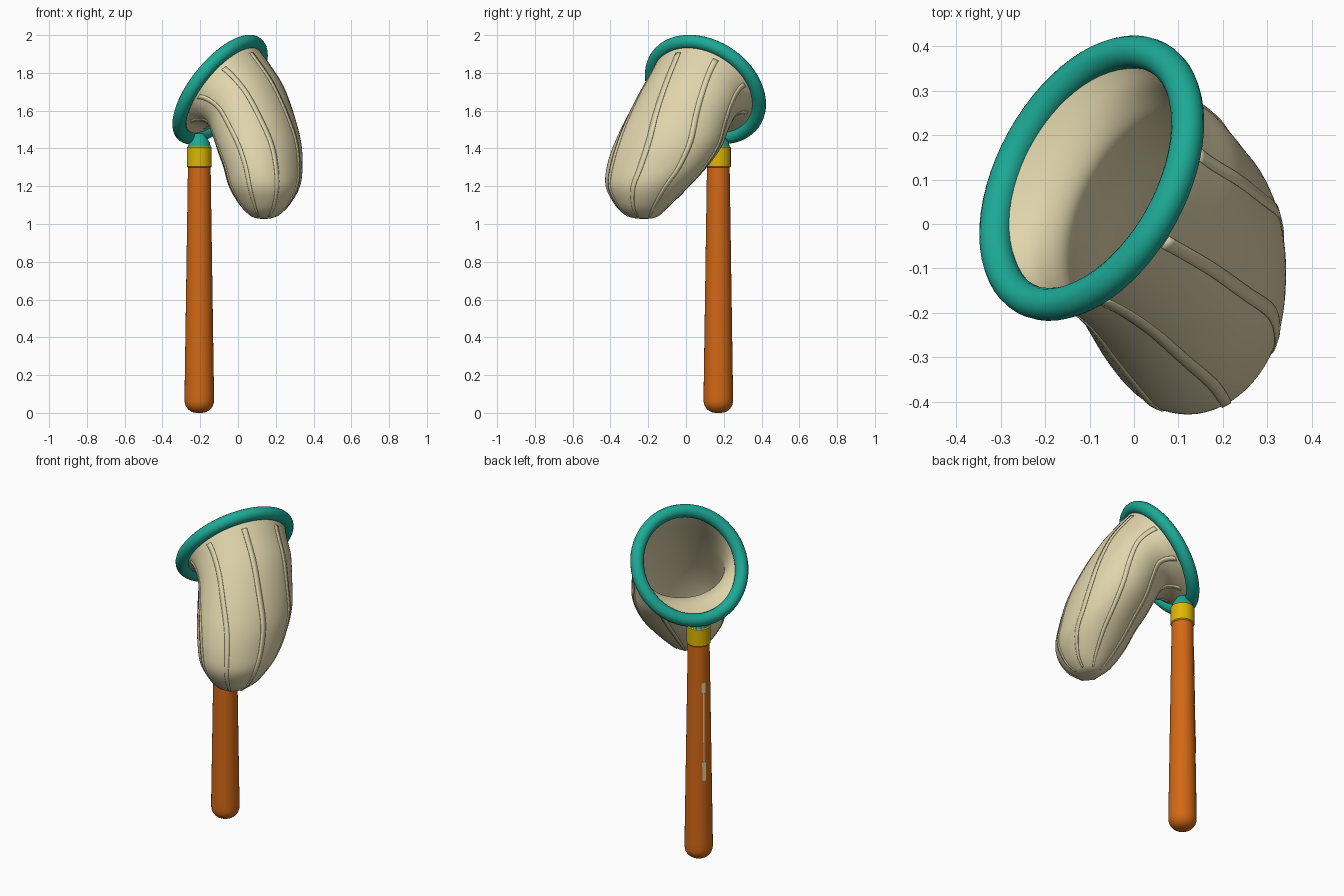
import bpy, math
from mathutils import Vector

if "Cube" in bpy.data.objects:
    bpy.data.objects.remove(bpy.data.objects["Cube"])


def material(name, rgb):
    m = bpy.data.materials.new(name)
    m.diffuse_color = (*rgb, 1)
    m.use_nodes = True
    m.node_tree.nodes["Principled BSDF"].inputs["Base Color"].default_value = m.diffuse_color
    return m


TEAL = material("teal", (0.012, 0.40, 0.305))
WOOD = material("orange wood", (0.65, 0.14, 0.008))
GOLD = material("yellow metal", (0.74, 0.47, 0.001))
CLOTH = material("cream cloth", (0.74, 0.66, 0.41))


def finish(obj, mat):
    obj.data.materials.append(mat)
    bpy.ops.object.select_all(action='DESELECT')
    obj.select_set(True)
    bpy.context.view_layer.objects.active = obj
    bpy.ops.object.shade_smooth_by_angle(angle=math.radians(40))
    return obj


def mesh_object(name, verts, faces, mat):
    me = bpy.data.meshes.new(name)
    me.from_pydata(verts, [], faces)
    me.update()
    obj = bpy.data.objects.new(name, me)
    bpy.context.collection.objects.link(obj)
    return finish(obj, mat)


def lathe(name, profile, mat, x, y, sides=32):
    """Closed solid of revolution from (radius, z) points."""
    verts = [(x + r * math.cos(math.tau * i / sides), y + r * math.sin(math.tau * i / sides), z)
             for r, z in profile for i in range(sides)]
    faces = [(k * sides + i, k * sides + (i + 1) % sides,
              (k + 1) * sides + (i + 1) % sides, (k + 1) * sides + i)
             for k in range(len(profile) - 1) for i in range(sides)]
    last = (len(profile) - 1) * sides
    faces += [tuple(reversed(range(sides))), tuple(range(last, last + sides))]
    return mesh_object(name, verts, faces, mat)


# Handle with a rounded butt, metal ferrule and the socket under the hoop
HX, HY = -0.205, 0.171
butt = [(0.013 + 0.065 * math.sin(a * math.pi / 16), 0.065 - 0.065 * math.cos(a * math.pi / 16))
        for a in range(9)]
lathe("handle", butt + [(0.078, 0.10), (0.06, 1.31)], WOOD, HX, HY)
lathe("ferrule", [(0.061, 1.30), (0.066, 1.305), (0.066, 1.405), (0.061, 1.41)], GOLD, HX, HY)
lathe("hoop_socket", [(0.06, 1.405), (0.056, 1.43), (0.035, 1.465), (0.02, 1.48)], TEAL, HX, HY)

# Thin pale inlay along the back of the handle, wider at both ends
OUT, ACROSS = Vector((-0.855, 0.51, 0)).normalized(), Vector((0.51, 0.855, 0)).normalized()
for part, z0, z1, w in (("lower", 0.49, 0.60, 0.011), ("middle", 0.60, 1.02, 0.004),
                        ("upper", 1.02, 1.08, 0.011)):
    strip = [Vector((HX, HY, z)) + OUT * (0.0795 - 0.0149 * (z - 0.1)) + ACROSS * s
             for z in (z0, z1) for s in (-w, w)]
    mesh_object("handle_inlay_" + part, strip, [(0, 2, 3, 1)], CLOTH)

# Tilted hoop
NORMAL = Vector((-0.715, 0.395, 0.575)).normalized()
CENTRE = Vector((-0.095, 0.103, 1.712))
bpy.ops.mesh.primitive_torus_add(major_radius=0.309, minor_radius=0.037,
                                 major_segments=64, minor_segments=16, location=CENTRE,
                                 rotation=NORMAL.to_track_quat('Z', 'Y').to_euler())
hoop = bpy.context.object
hoop.name = "hoop"
finish(hoop, TEAL)

# Bag sections: centre x, y, z, bend half width, rise, sideways half width, axis angle
SECTIONS = [(-0.095, 0.103, 1.712, 0.172, 0.245, 0.300, 61),
            (-0.031, 0.062, 1.698, 0.165, 0.180, 0.277, 62),
            (0.037, 0.010, 1.635, 0.179, 0.115, 0.277, 65),
            (0.079, -0.046, 1.530, 0.203, 0.065, 0.284, 70),
            (0.112, -0.097, 1.415, 0.216, 0.025, 0.290, 75),
            (0.132, -0.155, 1.300, 0.206, 0.00, 0.268, 77),
            (0.140, -0.205, 1.195, 0.185, 0.00, 0.221, 77),
            (0.141, -0.228, 1.100, 0.131, 0.00, 0.148, 77),
            (0.139, -0.230, 1.050, 0.080, 0.00, 0.095, 77),
            (0.137, -0.224, 1.032, 0.045, 0.00, 0.055, 77),
            (0.135, -0.220, 1.026, 0.001, 0.00, 0.001, 77)]
LAST = len(SECTIONS) - 1


def section(t):
    """Smoothly interpolated section values at t in 0..LAST."""
    k = min(int(t), LAST - 1)
    f = t - k
    p0, p1, p2, p3 = (SECTIONS[max(0, min(LAST, k + j))] for j in (-1, 0, 1, 2))
    return [0.5 * (2 * b + (c - a) * f + (2 * a - 5 * b + 4 * c - d) * f * f
                   + (3 * b - a - 3 * c + d) * f ** 3) for a, b, c, d in zip(p0, p1, p2, p3)]


def bag_point(t, ang):
    x, y, z, bend, rise, half, phi = section(t)
    px, py = math.cos(math.radians(phi)), math.sin(math.radians(phi))
    c, q = half * math.cos(ang), math.sin(ang)
    return Vector((x + px * c + py * bend * q, y + py * c - px * bend * q, z + rise * q))


def bag_patch(name, t0, t1, nt, a0, a1, na, lift=0.0):
    """Piece of the bag surface, optionally lifted outwards."""
    verts = []
    for i in range(nt + 1):
        t = t0 + (t1 - t0) * i / nt
        for j in range(na + 1):
            a = a0 + (a1 - a0) * j / na
            p = bag_point(t, a)
            if lift:
                da = bag_point(t, a + 0.01) - bag_point(t, a - 0.01)
                dt = bag_point(t + 0.01, a) - bag_point(t - 0.01, a)
                p = p + dt.cross(da).normalized() * -lift
            verts.append(p)
    w = na + 1
    faces = [(i * w + j, (i + 1) * w + j, (i + 1) * w + j + 1, i * w + j + 1)
             for i in range(nt) for j in range(na)]
    return mesh_object(name, verts, [f[::-1] for f in faces], CLOTH)


# Net bag, with a thin cloth wall
bag = bag_patch("net_bag", 0, LAST, 60, 0, math.tau, 64)
weld = bag.modifiers.new("weld", 'WELD')
weld.merge_threshold = 0.0004
wall = bag.modifiers.new("wall", 'SOLIDIFY')
wall.thickness = 0.008

# Nearly flush seams running down the bag
for n in range(8):
    a = math.tau * (n + 0.2) / 8
    seam = bag_patch("seam_%d" % (n + 1), 0.7, 8.3, 44, a - 0.055, a + 0.055, 2, 0.001)
    edge = seam.modifiers.new("edge", 'SOLIDIFY')
    edge.thickness = 0.005
    edge.offset = 0
